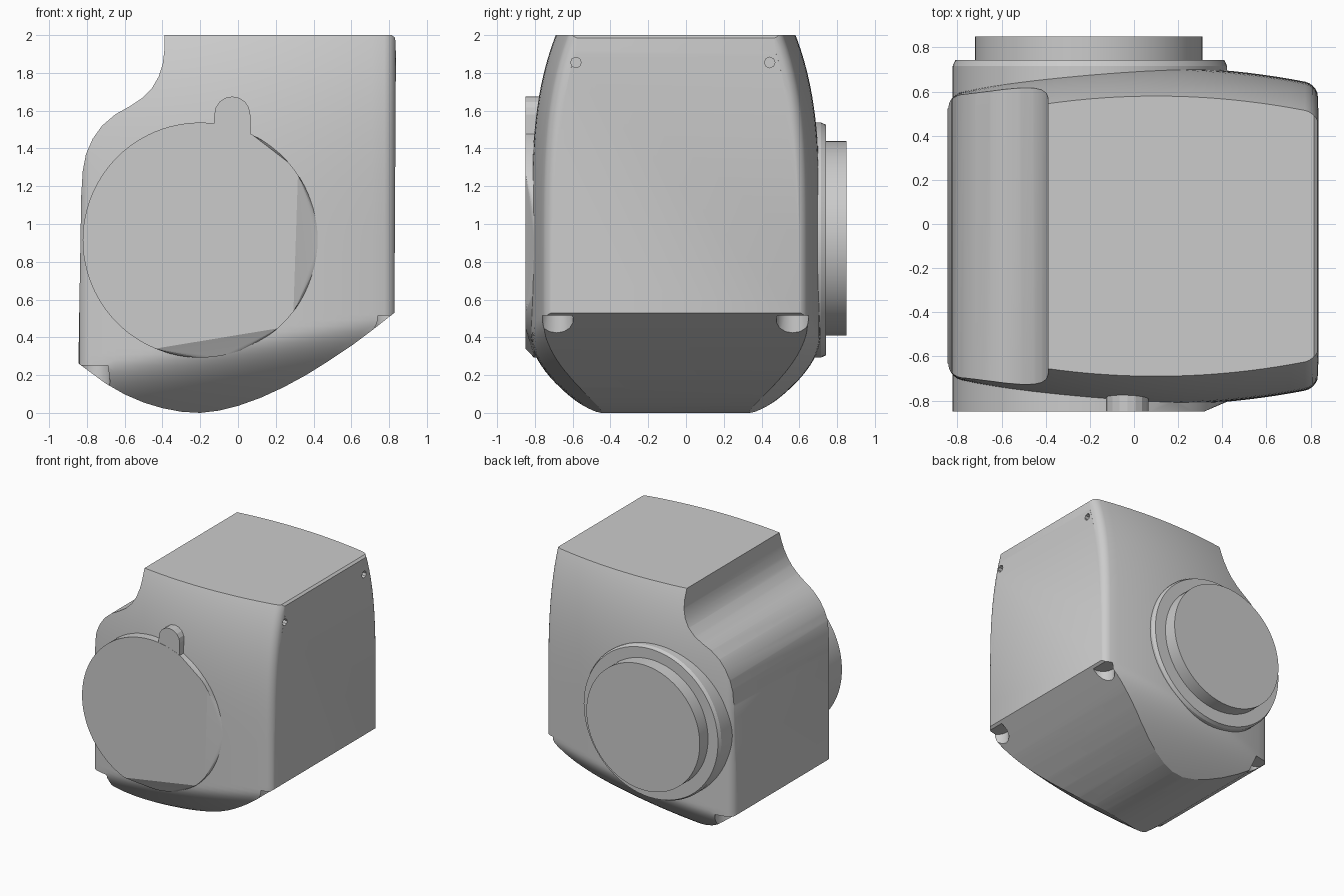
import bpy, bmesh, math
from mathutils import Vector

if "Cube" in bpy.data.objects:
    bpy.data.objects.remove(bpy.data.objects["Cube"], do_unlink=True)

GREY = (0.6, 0.6, 0.6, 1)
grey = bpy.data.materials.new("plain grey")
grey.use_nodes = True
grey.diffuse_color = GREY
grey.node_tree.nodes["Principled BSDF"].inputs["Base Color"].default_value = GREY

MID_Y = -0.055                       # middle of the housing, front to back
HUB_X, HUB_Z, HUB_R = -0.2, 0.915, 0.622


def finish(name, bm):
    bmesh.ops.recalc_face_normals(bm, faces=bm.faces)
    mesh = bpy.data.meshes.new(name)
    bm.to_mesh(mesh)
    bm.free()
    obj = bpy.data.objects.new(name, mesh)
    bpy.context.collection.objects.link(obj)
    mesh.materials.append(grey)
    return obj


def loft(name, rings):
    """Skin a row of equal-length rings and cap both ends."""
    bm = bmesh.new()
    rows = [[bm.verts.new(p) for p in ring] for ring in rings]
    n = len(rows[0])
    for a, b in zip(rows, rows[1:]):
        for i in range(n):
            j = (i + 1) % n
            bm.faces.new((a[i], a[j], b[j], b[i]))
    bm.faces.new(rows[0])
    bm.faces.new(rows[-1])
    return finish(name, bm)


def arc_points(r, steps=96, x=HUB_X, z=HUB_Z):
    return [(x + r * math.cos(math.tau * i / steps),
             z + r * math.sin(math.tau * i / steps)) for i in range(steps)]


def boolean(obj, cutter, operation):
    mod = obj.modifiers.new(cutter.name, "BOOLEAN")
    mod.operation, mod.object, mod.solver = operation, cutter, "EXACT"
    bpy.context.view_layer.objects.active = obj
    bpy.ops.object.modifier_apply(modifier=mod.name)
    bpy.data.objects.remove(cutter, do_unlink=True)


def smooth(obj, degrees):
    bpy.ops.object.select_all(action="DESELECT")
    obj.select_set(True)
    bpy.context.view_layer.objects.active = obj
    bpy.ops.object.shade_smooth_by_angle(angle=math.radians(degrees))


def half_width(x, z):
    """Half depth of the bulging housing at a point of its side outline."""
    w = 0.765 - 0.07 * ((x - 0.1) / 0.7) ** 2
    w -= 0.13 * (max(z - 0.8, 0) / 1.2) ** 3.6
    crease = 0.38 + 0.16 * x
    w -= 0.38 * min(max(crease - z, 0) / 0.36, 1.1) ** 1.7
    r = 0.06                         # rounded upright corners
    gap = min(max(min(0.835 - x, x + 0.842), 0), r)
    return w - r + math.sqrt(r * r - (r - gap) ** 2)


# Housing: side outline cut out of a bulging block
outline = [(-0.39, 2), (0.815, 2), (0.832, 1.985), (0.836, 1.9), (0.828, 0.53)]
outline += [(0.72, 0.445), (0.6, 0.355), (0.48, 0.275), (0.36, 0.2), (0.24, 0.135),
            (0.12, 0.08), (0, 0.037), (-0.1, 0.012), (-0.2, 0), (-0.3, 0.006),
            (-0.4, 0.025), (-0.5, 0.055), (-0.6, 0.098), (-0.7, 0.155), (-0.845, 0.262)]
outline += [(-0.83, 1.15), (-0.822, 1.28), (-0.805, 1.37), (-0.77, 1.45), (-0.72, 1.52),
            (-0.65, 1.58), (-0.57, 1.625), (-0.51, 1.665), (-0.455, 1.72), (-0.42, 1.78),
            (-0.398, 1.85), (-0.39, 1.92)]
housing = loft("housing", [[(x, y, z) for x, z in outline] for y in (-1, 1)])

ends = [0, 0.004, 0.012, 0.025, 0.042, 0.06]
xs = [-0.9] + [-0.842 + e for e in ends]
xs += [-0.782 + 1.557 * i / 24 for i in range(1, 24)]
xs += [0.835 - e for e in reversed(ends)] + [0.9]
zs = [-0.05 + 0.6 * i / 20 for i in range(20)] + [0.55 + 1.5 * i / 24 for i in range(25)]
rings = []
for x in xs:
    back = [(x, MID_Y + half_width(x, z), z) for z in zs]
    front = [(x, MID_Y - half_width(x, z), z) for z in reversed(zs)]
    rings.append(back + front)
boolean(housing, loft("bulge", rings), "INTERSECT")

# Foot sockets under the four lower corners, and two screw holes in the left face
for side in (-1, 1):
    y = -0.06 + side * 0.625
    for x, top in ((0.78, 0.515), (-0.765, 0.25)):
        disc = arc_points(0.088, 14, x, y)
        boolean(housing, loft("socket", [[(a, b, h) for a, b in disc]
                                         for h in (-0.1, top)]), "DIFFERENCE")
    hole = arc_points(0.028, 8, -0.07 + side * 0.513, 1.855)
    boolean(housing, loft("screw_hole", [[(x, a, b) for a, b in hole]
                                         for x in (0.8, 0.9)]), "DIFFERENCE")
smooth(housing, 28)

# Front cover: flat disc whose face falls away to the rim in three segments
sunk = ((-148 + 36, -54), (-36, 31), (44, 64))
sunk = ((-112, -49), (-37, 31), (43, 63))
bm = bmesh.new()
for x, z in arc_points(HUB_R):
    angle = math.degrees(math.atan2(z - HUB_Z, x - HUB_X))
    low = any(a < angle < b for a, b in sunk)
    bm.verts.new((x, -0.805 if low else -0.85, z))
    bm.verts.new((x, -0.5, z))
bmesh.ops.convex_hull(bm, input=bm.verts)
smooth(finish("front_cover", bm), 8)

# Small rounded tab on top of the front cover
tab = [(0.065, 1.45), (0.065, 1.58)]
tab += [(-0.03 + 0.095 * math.cos(t * math.pi / 8), 1.58 + 0.095 * math.sin(t * math.pi / 8))
        for t in range(1, 8)]
tab += [(-0.125, 1.58), (-0.13, 1.5)]
loft("cover_tab", [[(x, y, z) for x, z in tab] for y in (-0.849, -0.6)])

# Back flange with a tapered rim, and the raised plug on it
flange = [(0.5, HUB_R), (0.715, HUB_R), (0.742, HUB_R - 0.012)]
smooth(loft("back_flange", [[(x, y, z) for x, z in arc_points(r)] for y, r in flange]), 20)
plug = arc_points(0.515, 96, -0.205, 0.925)
smooth(loft("back_plug", [[(x, y, z) for x, z in plug] for y in (0.6, 0.85)]), 30)
